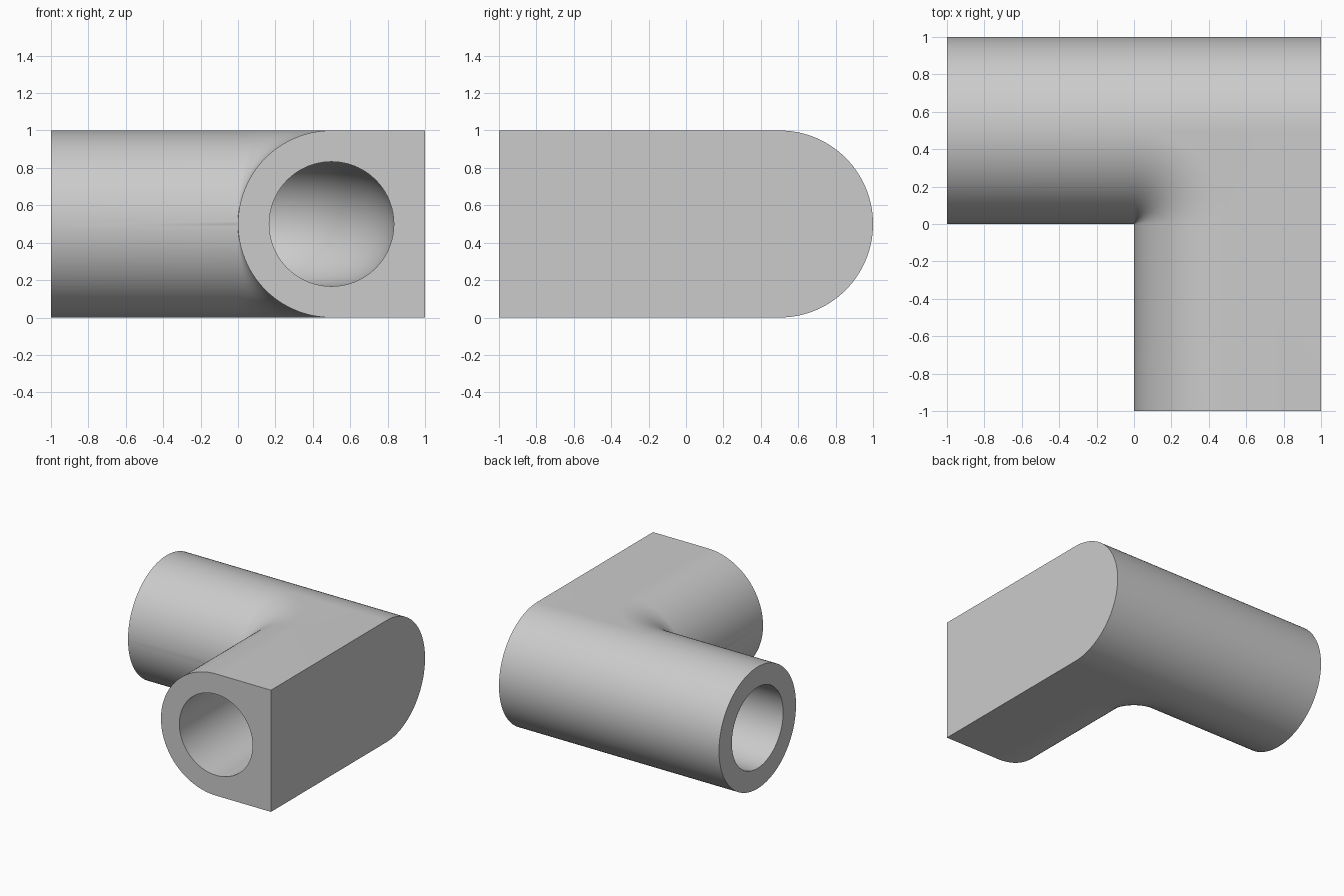
import bpy
import bmesh
from math import cos, sin, pi
from mathutils import Vector

cube = bpy.data.objects.get("Cube")
if cube:
    bpy.data.objects.remove(cube, do_unlink=True)

R = 0.5        # outer radius, also the bend radius of the centre line
BORE = 0.333   # bore radius
SEG = 128      # points round a full circle
BEND = 32      # steps round the bend

bm = bmesh.new()


def arc(radius, start, end, steps):
    """Section points as (distance from the bend pivot, height)."""
    angles = [start + (end - start) * i / steps for i in range(steps + 1)]
    return [(R + radius * cos(a), R + radius * sin(a)) for a in angles]


def skin(rings):
    """Join neighbouring rows of points with quads."""
    rows = [[bm.verts.new(p) for p in ring] for ring in rings]
    for a, b in zip(rows, rows[1:]):
        for i in range(len(a) - 1):
            bm.faces.new((a[i], a[i + 1], b[i + 1], b[i]))


def elbow(section):
    """Sweep a section along one arm, round the bend and along the other."""
    stations = [(Vector((1, 0, 0)), Vector((0, -1, 0)))]
    for i in range(BEND + 1):
        a = pi / 2 * i / BEND
        stations.append((Vector((cos(a), sin(a), 0)), Vector((0, 0, 0))))
    stations.append((Vector((0, 1, 0)), Vector((-1, 0, 0))))
    skin([[out * d + shift + Vector((0, 0, z)) for d, z in section]
          for out, shift in stations])


def polygon(points):
    bm.faces.new([bm.verts.new(p) for p in points])


# Bore and the rounded inner side of both arms
elbow(arc(BORE, 0, 2 * pi, SEG))
elbow(arc(R, pi / 2, 3 * pi / 2, SEG // 2))

# Rounded back running the full width
back = arc(R, -pi / 2, pi / 2, SEG // 2)
skin([[(x, y, z) for y, z in back] for x in (-1, 0, 1)])

# Flat top and bottom, bounded by the bend
bend = [(R * cos(pi / 2 * i / BEND), R * sin(pi / 2 * i / BEND))
        for i in range(BEND + 1)]
for z in (0, 1):
    polygon([(x, y, z) for x, y in [(R, -1), (1, -1), (1, R)] + bend[::-1]])

# Flat outer side with a rounded back end
polygon([(1, -1, 1), (1, -1, 0)] + [(1, y, z) for y, z in back])

bmesh.ops.remove_doubles(bm, verts=bm.verts, dist=1e-5)
bmesh.ops.dissolve_degenerate(bm, edges=bm.edges, dist=1e-5)

# Open ends closed around the bore
for axis in (0, 1):
    rim = [e for e in bm.edges if e.is_boundary
           and all(abs(v.co[axis] + 1) < 1e-4 for v in e.verts)]
    bmesh.ops.triangle_fill(bm, edges=rim, use_beauty=True)

bmesh.ops.recalc_face_normals(bm, faces=bm.faces)

mesh = bpy.data.meshes.new("elbow_fitting")
bm.to_mesh(mesh)
bm.free()
fitting = bpy.data.objects.new("elbow_fitting", mesh)
bpy.context.collection.objects.link(fitting)

# Plain grey material
grey = bpy.data.materials.new("light_grey")
grey.use_nodes = True
colour = (0.6, 0.6, 0.6, 1)
grey.diffuse_color = colour
grey.node_tree.nodes["Principled BSDF"].inputs["Base Color"].default_value = colour
mesh.materials.append(grey)

bpy.ops.object.select_all(action="DESELECT")
fitting.select_set(True)
bpy.context.view_layer.objects.active = fitting
bpy.ops.object.shade_smooth_by_angle(angle=pi / 6)
